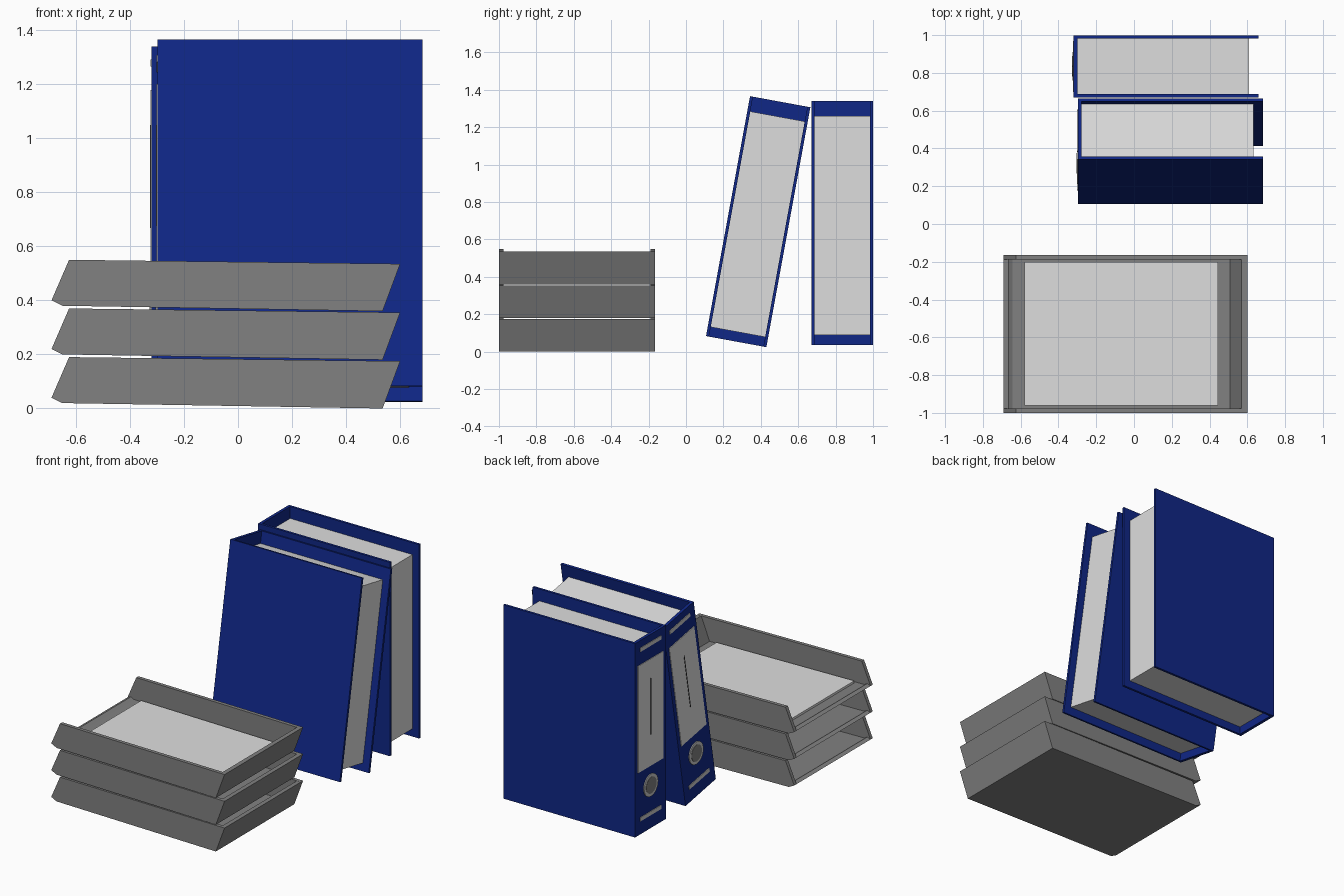
import bpy, bmesh, math
from mathutils import Matrix, Vector

cube = bpy.data.objects.get("Cube")
if cube:
    bpy.data.objects.remove(cube, do_unlink=True)


def material(name, r, g, b):
    m = bpy.data.materials.new(name)
    m.use_nodes = True
    m.diffuse_color = (r, g, b, 1)
    m.node_tree.nodes["Principled BSDF"].inputs["Base Color"].default_value = (r, g, b, 1)
    return m


BLUE = material("navy_blue", 0.005, 0.02, 0.24)
GREY = material("tray_grey", 0.22, 0.22, 0.22)
PAPER = material("paper_white", 0.73, 0.73, 0.73)
METAL = material("light_metal", 0.6, 0.6, 0.6)
INK = material("dark_ink", 0.03, 0.03, 0.03)


def finish(bm, name, mat, matrix):
    bmesh.ops.recalc_face_normals(bm, faces=bm.faces)
    mesh = bpy.data.meshes.new(name)
    bm.to_mesh(mesh)
    bm.free()
    mesh.materials.append(mat)
    obj = bpy.data.objects.new(name, mesh)
    bpy.context.collection.objects.link(obj)
    obj.matrix_world = matrix
    return obj


def box(name, mat, x, y, z, matrix=Matrix()):
    """Box from (low, high) ranges on each axis."""
    bm = bmesh.new()
    bmesh.ops.create_cube(bm, size=1)
    ranges = (x, y, z)
    for v in bm.verts:
        v.co = Vector([(lo + hi) / 2 + c * (hi - lo) for c, (lo, hi) in zip(v.co, ranges)])
    return finish(bm, name, mat, matrix)


def extrude_profile(name, mat, points, y0, y1, matrix=Matrix()):
    """Side profile in x and z, extruded along y."""
    bm = bmesh.new()
    face = bm.faces.new([bm.verts.new((px, y0, pz)) for px, pz in points])
    out = bmesh.ops.extrude_face_region(bm, geom=[face])
    moved = [g for g in out["geom"] if isinstance(g, bmesh.types.BMVert)]
    bmesh.ops.translate(bm, vec=(0, y1 - y0, 0), verts=moved)
    return finish(bm, name, mat, matrix)


def disc(name, mat, radius, depth, center, matrix):
    """Thin round plate facing along x."""
    bm = bmesh.new()
    bmesh.ops.create_cone(bm, cap_ends=True, segments=28, radius1=radius, radius2=radius,
                          depth=depth, matrix=Matrix.Translation(center) @ Matrix.Rotation(math.pi / 2, 4, 'Y'))
    return finish(bm, name, mat, matrix)


# Binder, centred on its own origin, with the spine toward -x
def binder(tag, matrix):
    hx, hy, hz, t = 0.49, 0.164, 0.652, 0.016
    spine = -hx
    for side, label in ((-1, "front"), (1, "back")):
        ys = sorted((side * hy, side * (hy - t)))
        box(f"{tag}_{label}_cover", BLUE, (spine, hx), ys, (-hz, hz), matrix)
    box(f"{tag}_spine", BLUE, (spine, spine + 0.02), (-hy + t, hy - t), (-hz, hz), matrix)
    box(f"{tag}_pages", PAPER, (spine + 0.02, 0.44), (-hy + t, hy - t), (-0.6, 0.572), matrix)
    # spine label with a ruled line
    box(f"{tag}_label", PAPER, (spine - 0.004, spine), (-0.135, 0.135), (-0.23, 0.49), matrix)
    box(f"{tag}_label_line", INK, (spine - 0.006, spine), (-0.003, 0.003), (-0.02, 0.36), matrix)
    # narrow strips at the ends of the spine
    for label, z in (("top", 0.59), ("bottom", -0.55)):
        box(f"{tag}_{label}_strip", METAL, (spine - 0.004, spine), (-0.11, 0.11), (z - 0.013, z + 0.013), matrix)
    # finger hole with its metal rim
    disc(f"{tag}_finger_ring", METAL, 0.075, 0.008, (spine - 0.002, 0, -0.36), matrix)
    disc(f"{tag}_finger_hole", GREY, 0.055, 0.01, (spine - 0.003, 0, -0.36), matrix)


binder("upright_binder", Matrix.Translation((0.17, 0.835, 0.688)))
binder("leaning_binder", Matrix.Translation((0.193, 0.386, 0.695)) @ Matrix.Rotation(math.radians(-10.4), 4, 'X'))

# Letter trays: side panels plus a floor that bends up into lip and end wall
SIDE = [(-0.65, 0.02), (0.535, 0), (0.6, 0.175), (-0.625, 0.19), (-0.69, 0.04)]
FLOOR = [(-0.69, 0.04), (-0.65, 0.02), (0.535, 0), (0.6, 0.175),
         (0.57, 0.175), (0.508, 0.02), (-0.643, 0.038), (-0.665, 0.05)]
Y0, Y1, WALL = -1.0, -0.165, 0.024
PITCH = 0.18
for i, tag in enumerate(("bottom_tray", "middle_tray", "top_tray")):
    lift = Matrix.Translation((0, 0, i * PITCH))
    extrude_profile(f"{tag}_front_side", GREY, SIDE, Y0, Y0 + WALL, lift)
    extrude_profile(f"{tag}_back_side", GREY, SIDE, Y1 - WALL, Y1, lift)
    extrude_profile(f"{tag}_floor", GREY, FLOOR, Y0 + WALL, Y1 - WALL, lift)

# Paper stack lying on the sloping floor of the top tray
STACK = [(-0.58, 0.036), (0.445, 0.02), (0.445, 0.036), (-0.58, 0.052)]
extrude_profile("paper_stack", PAPER, STACK, -0.96, -0.2, Matrix.Translation((0, 0, 2 * PITCH)))
